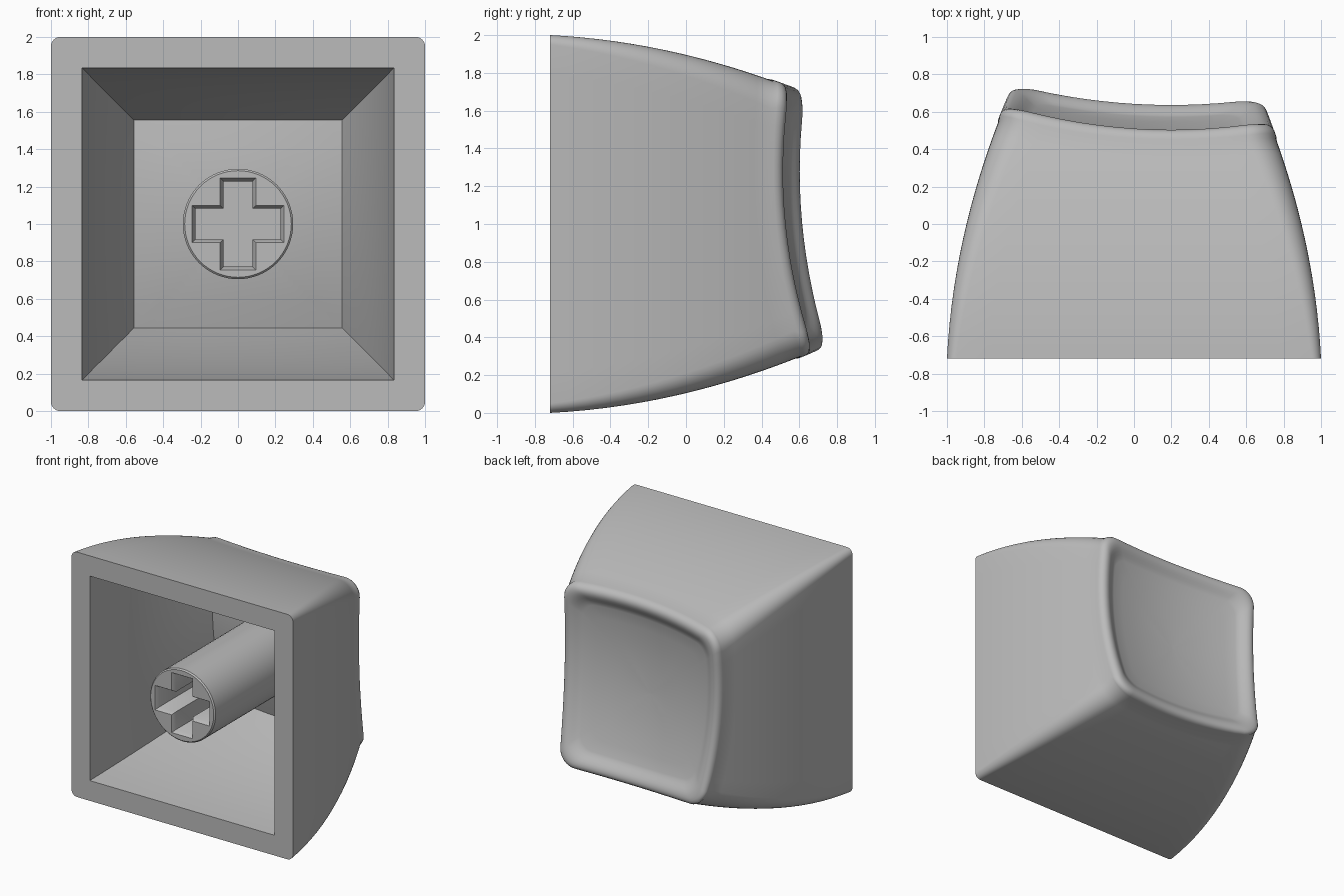
import bpy, bmesh, math

cube = bpy.data.objects.get("Cube")
if cube:
    bpy.data.objects.remove(cube)

FRONT = -0.72
RIM = 0.69        # half width at the rim
FILLET = 0.07
CORNER = 8        # segments per rounded corner
SIDE = 12         # segments per straight side

grey = bpy.data.materials.new("light_grey")
grey.use_nodes = True
grey.diffuse_color = (0.5, 0.5, 0.5, 1)
grey.node_tree.nodes["Principled BSDF"].inputs["Base Color"].default_value = (0.5, 0.5, 0.5, 1)


def dish(x, z):
    """Height of the tilted, scooped touch surface."""
    return 0.47 + 0.175 * (x - 0.2) ** 2 + 0.19 * (z - 0.28) ** 2


def half_width(y):
    t = (y - FRONT) / 1.38
    return 1 - 0.07 * t - 0.25 * t * t


def rounded_square(h, r):
    """Points around a rounded square centred on the origin."""
    pts = []
    for q in range(4):
        turn = q * math.pi / 2
        local = []
        for k in range(CORNER + 1):
            a = k / CORNER * math.pi / 2
            local.append((h - r + r * math.cos(a), h - r + r * math.sin(a)))
        for k in range(1, SIDE):
            local.append((h - r - 2 * (h - r) * k / SIDE, h))
        c, s = math.cos(turn), math.sin(turn)
        pts += [(c * x - s * z, s * x + c * z) for x, z in local]
    return pts


RIM_PTS = rounded_square(RIM, 0.15)


def wall_ring(t):
    """Outer wall section, t = 0 at the opening and 1 below the rim fillet."""
    ys = [FRONT + t * (dish(x, z) - FILLET - FRONT) for x, z in RIM_PTS]
    r = 0.05 + 0.1 * t
    return [(*rounded_square(half_width(y), r)[i], y) for i, y in enumerate(ys)]


def fillet_ring(a):
    ring = []
    for i, (x, z) in enumerate(RIM_PTS):
        top = dish(x, z)
        h = half_width(top - FILLET) - FILLET * (1 - math.cos(a))
        px, pz = rounded_square(h, 0.15 - 0.03 * math.sin(a))[i]
        ring.append((px, pz, top - FILLET + FILLET * math.sin(a)
                     - (top - dish(px, pz)) * math.sin(a)))
    return ring


def dish_ring(s, drop):
    ring = []
    for x, z, _ in fillet_ring(math.pi / 2):
        ring.append((x * s, z * s, dish(x * s, z * s) - drop))
    return ring


def cavity_ring(t):
    """Inner wall section, t = 0 at the opening and 1 at the curved floor."""
    h = 0.835 - 0.10 * t - 0.18 * t * t
    floor = rounded_square(0.555, 0)
    return [(x, z, FRONT + t * (dish(*floor[i]) - 0.11 - FRONT))
            for i, (x, z) in enumerate(rounded_square(h, 0))]


def floor_ring(s):
    return [(x, z, dish(x, z) - 0.11) for x, z in rounded_square(0.555 * s, 0)]


def finish(bm, name):
    bmesh.ops.remove_doubles(bm, verts=bm.verts, dist=0.0005)
    bmesh.ops.recalc_face_normals(bm, faces=bm.faces)
    mesh = bpy.data.meshes.new(name)
    bm.to_mesh(mesh)
    bm.free()
    ob = bpy.data.objects.new(name, mesh)
    mesh.materials.append(grey)
    bpy.context.collection.objects.link(ob)
    bpy.ops.object.select_all(action='DESELECT')
    ob.select_set(True)
    bpy.context.view_layer.objects.active = ob
    bpy.ops.object.shade_smooth_by_angle(angle=math.radians(32))
    return ob


def add_ring(bm, pts):
    """Points are (x, z about the middle, y)."""
    return [bm.verts.new((x, y, z + 1)) for x, z, y in pts]


def bridge(bm, a, b):
    n = len(a)
    for i in range(n):
        j = (i + 1) % n
        bm.faces.new((a[i], a[j], b[j], b[i]))


# Hollow cap: floor, inner wall, front edge, outer wall, rim and dish in one loft
rings = [floor_ring(s) for s in (0.01, 0.25, 0.5, 0.75)]
rings += [cavity_ring(1 - k / 10) for k in range(11)]
rings += [wall_ring(k / 14) for k in range(15)]
rings += [fillet_ring(k / 6 * math.pi / 2) for k in range(1, 7)]
for k in range(1, 6):
    u = k / 5
    rings.append(dish_ring(1 - 0.14 * u, 0.03 * u * u * (3 - 2 * u)))
rings += [dish_ring(s, 0.03) for s in (0.72, 0.56, 0.4, 0.2, 0.01)]

bm = bmesh.new()
loops = [add_ring(bm, r) for r in rings]
for a, b in zip(loops, loops[1:]):
    bridge(bm, a, b)
bm.faces.new(loops[0])
bm.faces.new(loops[-1])
finish(bm, "keycap_shell")


# Stem with a cross-shaped socket
def circle(r, y, n=64):
    return [(r * math.cos(2 * math.pi * i / n), r * math.sin(2 * math.pi * i / n), y)
            for i in range(n)]


def cross(inset, y):
    ax, az, wx, wz = (v - inset for v in (0.245, 0.245, 0.095, 0.1))
    quarter = [(ax, wz), (wx, wz), (wx, az)]
    pts = quarter + [(-x, z) for x, z in reversed(quarter)]
    pts += [(-x, -z) for x, z in pts]
    return [(x, z, y) for x, z in pts]


bm = bmesh.new()
back = add_ring(bm, circle(0.295, 0.42))
side = add_ring(bm, circle(0.295, FRONT + 0.01))
end = add_ring(bm, circle(0.285, FRONT))
bridge(bm, back, side)
bridge(bm, side, end)
mouth = add_ring(bm, cross(0, FRONT))
throat = add_ring(bm, cross(0.018, FRONT + 0.03))
base = add_ring(bm, cross(0.018, FRONT + 0.6))
bridge(bm, mouth, throat)
bridge(bm, throat, base)
bm.faces.new(base)
edges = [bm.edges.get((ring[i - 1], ring[i])) for ring in (end, mouth) for i in range(len(ring))]
bmesh.ops.triangle_fill(bm, use_beauty=True, edges=edges, normal=(0, -1, 0))
finish(bm, "stem")
